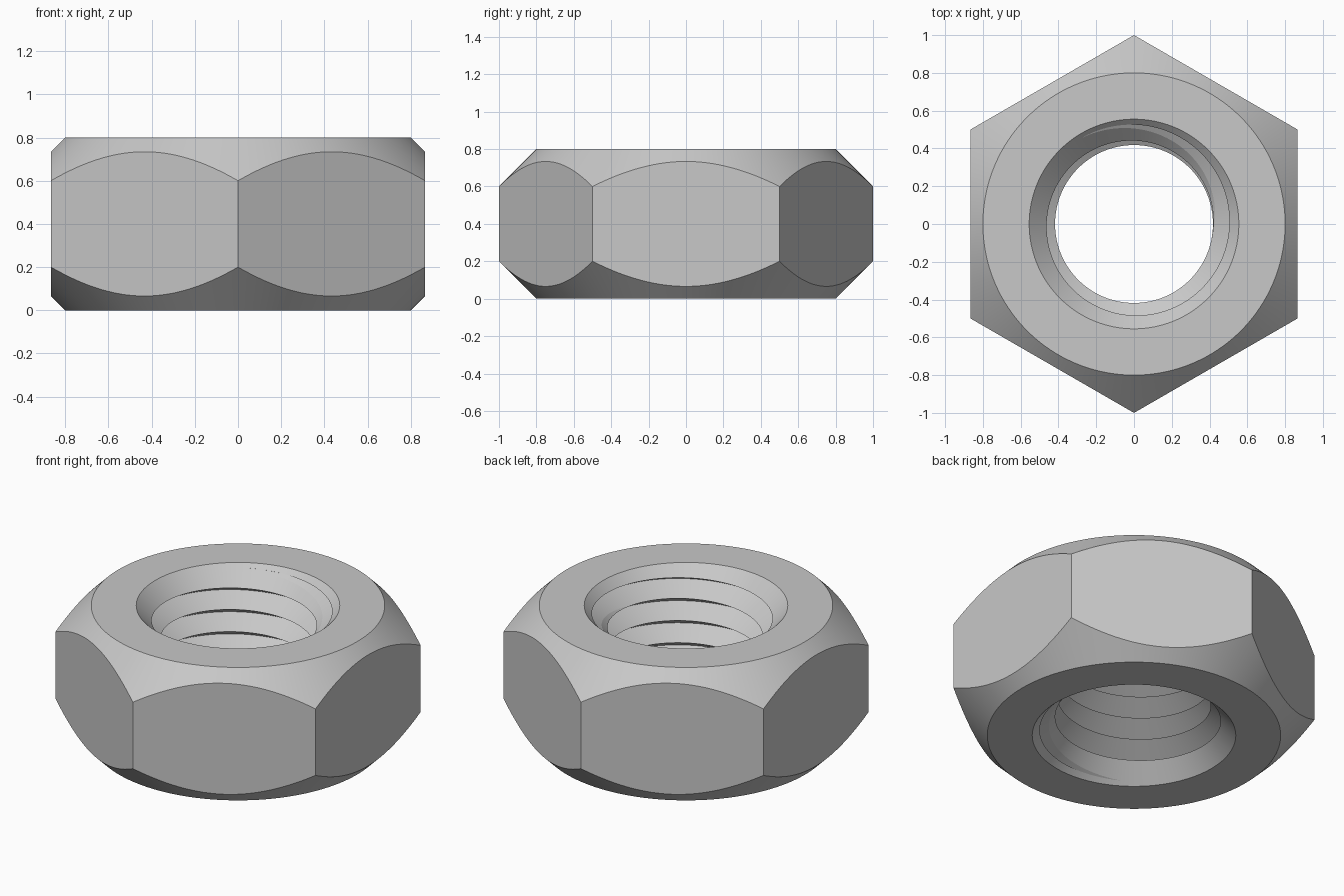
import bpy, bmesh, math

if "Cube" in bpy.data.objects:
    bpy.data.objects.remove(bpy.data.objects["Cube"])

HEIGHT = 0.8
APOTHEM = math.sqrt(3) / 2       # centre to a flat, corners at radius 1
FACE_R = 0.8                     # flat ring where the 45 degree chamfer starts
MOUTH_R = 0.555                  # countersink radius at each end
PITCH = HEIGHT / 6
DEPTH = PITCH * math.sqrt(3) / 2  # sharp 60 degree thread
CREST_R = 0.418
COLS = 192


def thread_radius(z, lift):
    t = ((z - lift) / PITCH) % 1.0
    return CREST_R + DEPTH * 2 * min(t, 1 - t)


def bore_radius(z, lift):
    """Widest of the thread and the two countersinks."""
    return max(thread_radius(z, lift), MOUTH_R - z, MOUTH_R - HEIGHT + z)


def bore_profile(angle):
    """Bore wall from bottom to top, with points where thread meets countersink."""
    lift = PITCH * angle / math.tau
    points = []
    for k in range(-2, 12):
        a, b = lift + k * PITCH / 2, lift + (k + 1) * PITCH / 2
        rising = k % 2 == 0
        slope = math.sqrt(3) if rising else -math.sqrt(3)
        base = (CREST_R if rising else CREST_R + DEPTH) - slope * a
        low = (MOUTH_R - base) / (slope + 1)
        high = (MOUTH_R - HEIGHT - base) / (slope - 1)
        cuts = sorted(min(max(z, a), b) for z in (low, high))
        points += [a] + cuts
    points.append(b)
    points = [min(max(z, 0), HEIGHT) for z in points]
    return [(bore_radius(z, lift), z) for z in points]


def outer_profile(angle):
    """Top ring, chamfer, hex flat, chamfer and bottom ring."""
    off = (angle + math.pi / 6) % (math.pi / 3) - math.pi / 6
    r = APOTHEM / math.cos(off)
    drop = r - FACE_R
    return [(MOUTH_R, HEIGHT), (FACE_R, HEIGHT), (r, HEIGHT - drop),
            (r, drop), (FACE_R, 0), (MOUTH_R, 0)]


# Sweep the changing section once round the axis
bm = bmesh.new()
columns = []
for i in range(COLS + 1):
    angle = math.tau * i / COLS
    section = bore_profile(angle) + outer_profile(angle)
    columns.append([bm.verts.new((r * math.cos(angle), r * math.sin(angle), z))
                    for r, z in section])
for left, right in zip(columns, columns[1:]):
    for j in range(len(left) - 1):
        bm.faces.new((left[j], right[j], right[j + 1], left[j + 1]))
bmesh.ops.remove_doubles(bm, verts=bm.verts, dist=1e-5)
bmesh.ops.recalc_face_normals(bm, faces=bm.faces)

mesh = bpy.data.meshes.new("hex_nut")
bm.to_mesh(mesh)
bm.free()
nut = bpy.data.objects.new("hex_nut", mesh)
bpy.context.collection.objects.link(nut)

# Plain grey metal
steel = bpy.data.materials.new("grey_steel")
steel.diffuse_color = (0.58, 0.58, 0.58, 1)
steel.use_nodes = True
steel.node_tree.nodes["Principled BSDF"].inputs["Base Color"].default_value = steel.diffuse_color
mesh.materials.append(steel)

# Smooth chamfers and threads, crisp edges
bpy.context.view_layer.objects.active = nut
nut.select_set(True)
bpy.ops.object.shade_smooth_by_angle(angle=math.radians(12))
